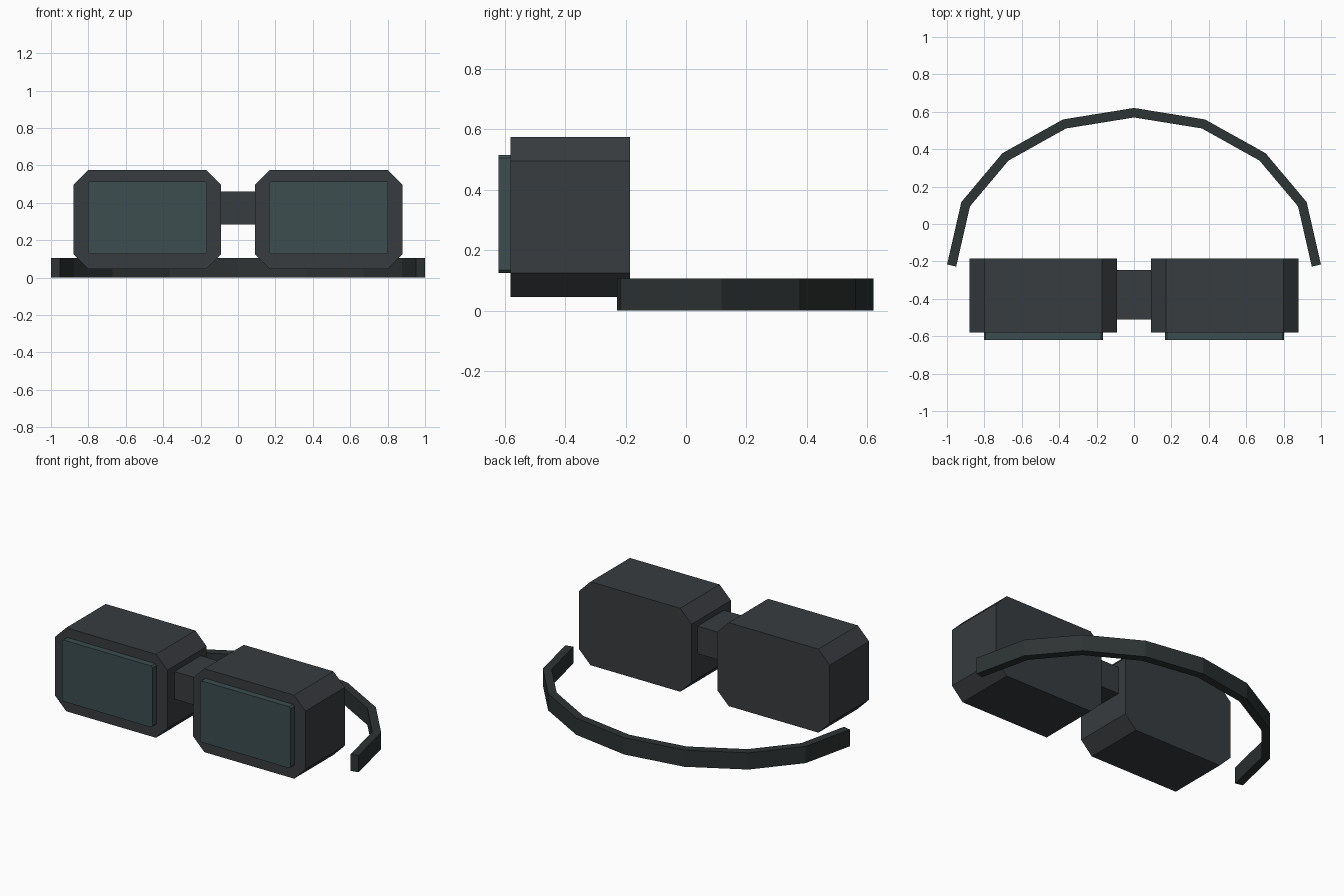
import bpy, bmesh, math
from mathutils import Matrix, Vector

if "Cube" in bpy.data.objects:
    bpy.data.objects.remove(bpy.data.objects["Cube"])


def material(name, rgb):
    m = bpy.data.materials.new(name)
    m.diffuse_color = (*rgb, 1)
    m.use_nodes = True
    m.node_tree.nodes["Principled BSDF"].inputs["Base Color"].default_value = m.diffuse_color
    return m


BODY = material("dark_plastic", (0.040, 0.045, 0.050))
GLASS = material("tinted_glass", (0.045, 0.075, 0.080))
BAND = material("dark_rubber", (0.027, 0.033, 0.033))


def finish(name, bm, mat):
    bmesh.ops.recalc_face_normals(bm, faces=bm.faces)
    me = bpy.data.meshes.new(name)
    bm.to_mesh(me)
    bm.free()
    me.materials.append(mat)
    ob = bpy.data.objects.new(name, me)
    bpy.context.collection.objects.link(ob)
    return ob


def block(name, x, y, z, mat, c=0.0):
    """Box between ranges, with its four front-to-back corners cut by c."""
    (x0, x1), (y0, y1), (z0, z1) = x, y, z
    if c:
        pts = [(x0 + c, z0), (x1 - c, z0), (x1, z0 + c), (x1, z1 - c),
               (x1 - c, z1), (x0 + c, z1), (x0, z1 - c), (x0, z0 + c)]
    else:
        pts = [(x0, z0), (x1, z0), (x1, z1), (x0, z1)]
    bm = bmesh.new()
    face = bm.faces.new([bm.verts.new((px, y0, pz)) for px, pz in pts])
    ext = bmesh.ops.extrude_face_region(bm, geom=[face], use_keep_orig=True)
    verts = [g for g in ext["geom"] if isinstance(g, bmesh.types.BMVert)]
    bmesh.ops.translate(bm, verts=verts, vec=(0, y1 - y0, 0))
    return finish(name, bm, mat)


# Two eye housings with raised lenses
for side, s in (("left", -1), ("right", 1)):
    def span(a, b):
        return tuple(sorted((s * a, s * b)))
    block(side + "_housing", span(0.09, 0.88), (-0.58, -0.185), (0.045, 0.575), BODY, 0.08)
    block(side + "_lens", span(0.167, 0.803), (-0.62, -0.57), (0.125, 0.515), GLASS, 0.01)

# Nose bridge
block("bridge", (-0.10, 0.10), (-0.51, -0.245), (0.285, 0.46), BODY)

# Head strap: straight segments following a half loop
half = [(0.975, -0.222), (0.90, 0.106), (0.687, 0.359), (0.371, 0.535)]
path = half + [(0, 0.595)] + [(-x, y) for x, y in reversed(half)]
bm = bmesh.new()
last = len(path) - 2
for i, (a, b) in enumerate(zip(path, path[1:])):
    a, b = Vector(a), Vector(b)
    d = (b - a).normalized()
    if i > 0:
        a -= d * 0.006
    if i < last:
        b += d * 0.006
    mid = (a + b) / 2
    m = (Matrix.Translation((mid.x, mid.y, 0.053))
         @ Matrix.Rotation(math.atan2(d.y, d.x), 4, 'Z')
         @ Matrix.Diagonal(((b - a).length, 0.05, 0.106, 1)))
    bmesh.ops.create_cube(bm, size=1, matrix=m)
finish("head_strap", bm, BAND)
